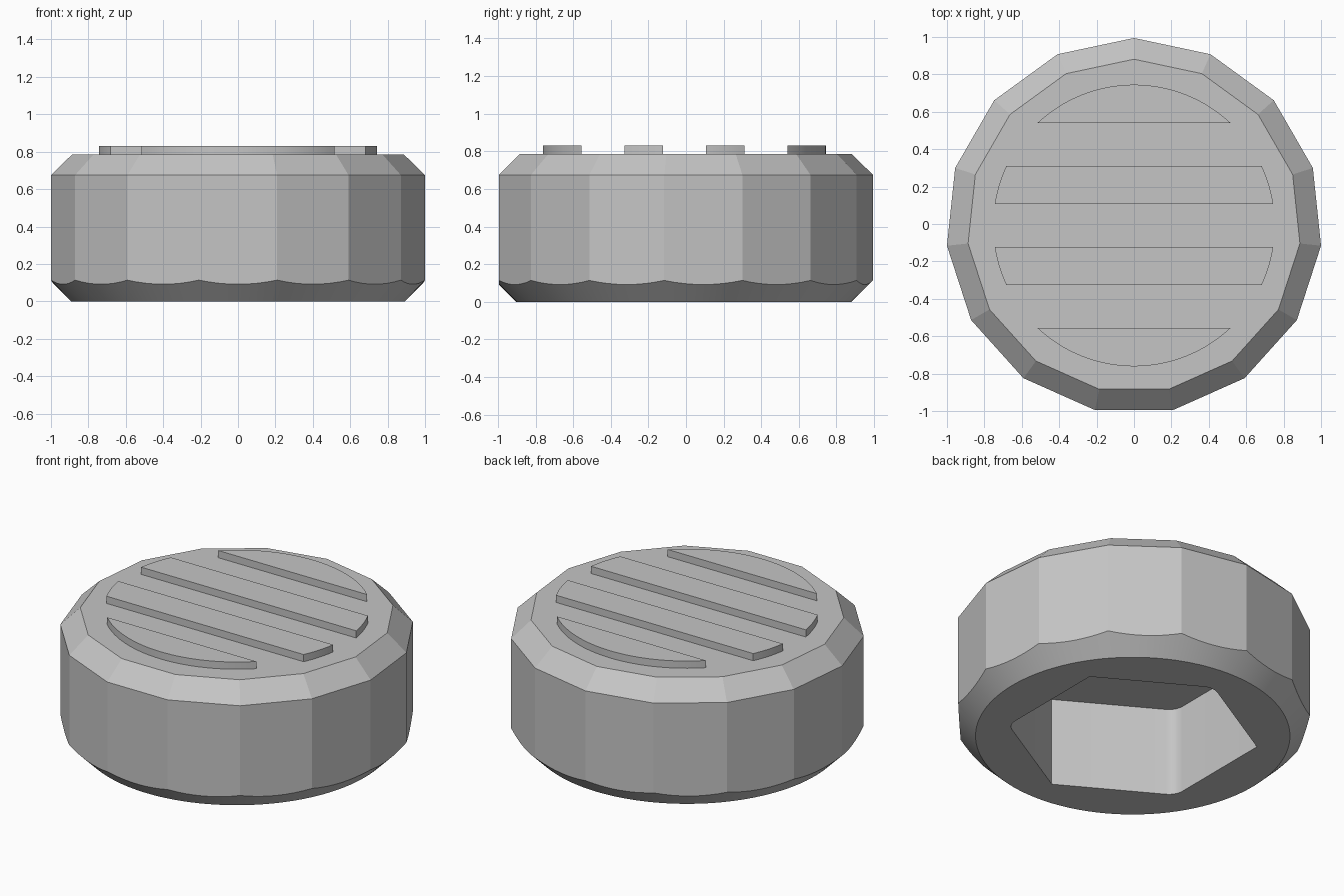
import bpy, bmesh
from math import pi, radians, sin, cos, asin, sqrt

if "Cube" in bpy.data.objects:
    bpy.data.objects.remove(bpy.data.objects["Cube"], do_unlink=True)

CY = -0.011          # centre of the cap in y
TOP = 0.785          # height of the flat top
SIDES, OUTER, INNER = 15, 1.0055, 0.892

grey = bpy.data.materials.new("plain grey")
grey.use_nodes = True
colour = (0.56, 0.56, 0.56, 1)
grey.diffuse_color = colour
grey.node_tree.nodes["Principled BSDF"].inputs["Base Color"].default_value = colour


def loft(name, loops):
    """Skin a stack of matching outlines and cap both ends."""
    bm = bmesh.new()
    rings = [[bm.verts.new(p) for p in loop] for loop in loops]
    for a, b in zip(rings, rings[1:]):
        n = len(a)
        for i in range(n):
            j = (i + 1) % n
            bm.faces.new((a[i], a[j], b[j], b[i]))
    bm.faces.new(rings[0][::-1])
    bm.faces.new(rings[-1])
    bmesh.ops.recalc_face_normals(bm, faces=bm.faces)
    mesh = bpy.data.meshes.new(name)
    bm.to_mesh(mesh)
    bm.free()
    mesh.materials.append(grey)
    ob = bpy.data.objects.new(name, mesh)
    bpy.context.collection.objects.link(ob)
    return ob


def ring(n, r, z):
    """Regular outline with one corner pointing to the back."""
    return [(r * cos(pi / 2 + 2 * pi * i / n), CY + r * sin(pi / 2 + 2 * pi * i / n), z)
            for i in range(n)]


def activate(ob):
    bpy.ops.object.select_all(action='DESELECT')
    ob.select_set(True)
    bpy.context.view_layer.objects.active = ob


def cut(ob, cutter, operation):
    activate(ob)
    mod = ob.modifiers.new("cut", 'BOOLEAN')
    mod.operation, mod.solver, mod.object = operation, 'EXACT', cutter
    bpy.ops.object.modifier_apply(modifier=mod.name)
    bpy.data.objects.remove(cutter, do_unlink=True)


def smooth(ob):
    activate(ob)
    bpy.ops.object.shade_smooth_by_angle(angle=radians(12))


# Faceted body with a chamfered top
body = loft("cap_body", [ring(SIDES, OUTER, -0.2), ring(SIDES, OUTER, 0.675),
                         ring(SIDES, INNER, TOP)])

# Conical turned chamfer around the bottom
cut(body, loft("cone_cutter", [ring(120, INNER, 0), ring(120, INNER + 1, 1)]), 'INTERSECT')

# Hexagonal socket, every other corner rounded
HEX, FILLET, STEPS = 0.715, 0.1, 6


def hex_outline(z):
    pts = []
    for k in range(6):
        a = pi / 2 + k * pi / 3
        if k % 2:
            pts.append((HEX * cos(a), CY + HEX * sin(a), z))
            continue
        d = HEX - FILLET / cos(pi / 6)
        for s in range(STEPS + 1):
            t = a - pi / 6 + s * pi / 3 / STEPS
            pts.append((d * cos(a) + FILLET * cos(t), CY + d * sin(a) + FILLET * sin(t), z))
    return pts


cut(body, loft("socket_cutter", [hex_outline(-0.2), hex_outline(0.555)]), 'DIFFERENCE')
smooth(body)

# Raised grip bars trimmed to a circle
GRIP = 0.753


def bar(name, near, far, side):
    a, b = asin(near / GRIP), asin(min(far / GRIP, 1))
    steps = 16
    right = [(GRIP * cos(a + (b - a) * i / steps), GRIP * sin(a + (b - a) * i / steps))
             for i in range(steps + 1)]
    left = [(-x, y) for x, y in reversed(right) if x > 1e-5]
    outline = [(x, CY + 0.003 + side * y) for x, y in right + left]
    smooth(loft(name, [[(x, y, z) for x, y in outline] for z in (TOP - 0.01, 0.83)]))


for side, label in ((1, "back"), (-1, "front")):
    bar(label + "_inner_bar", 0.114, 0.318, side)
    bar(label + "_outer_bar", 0.548, GRIP, side)
